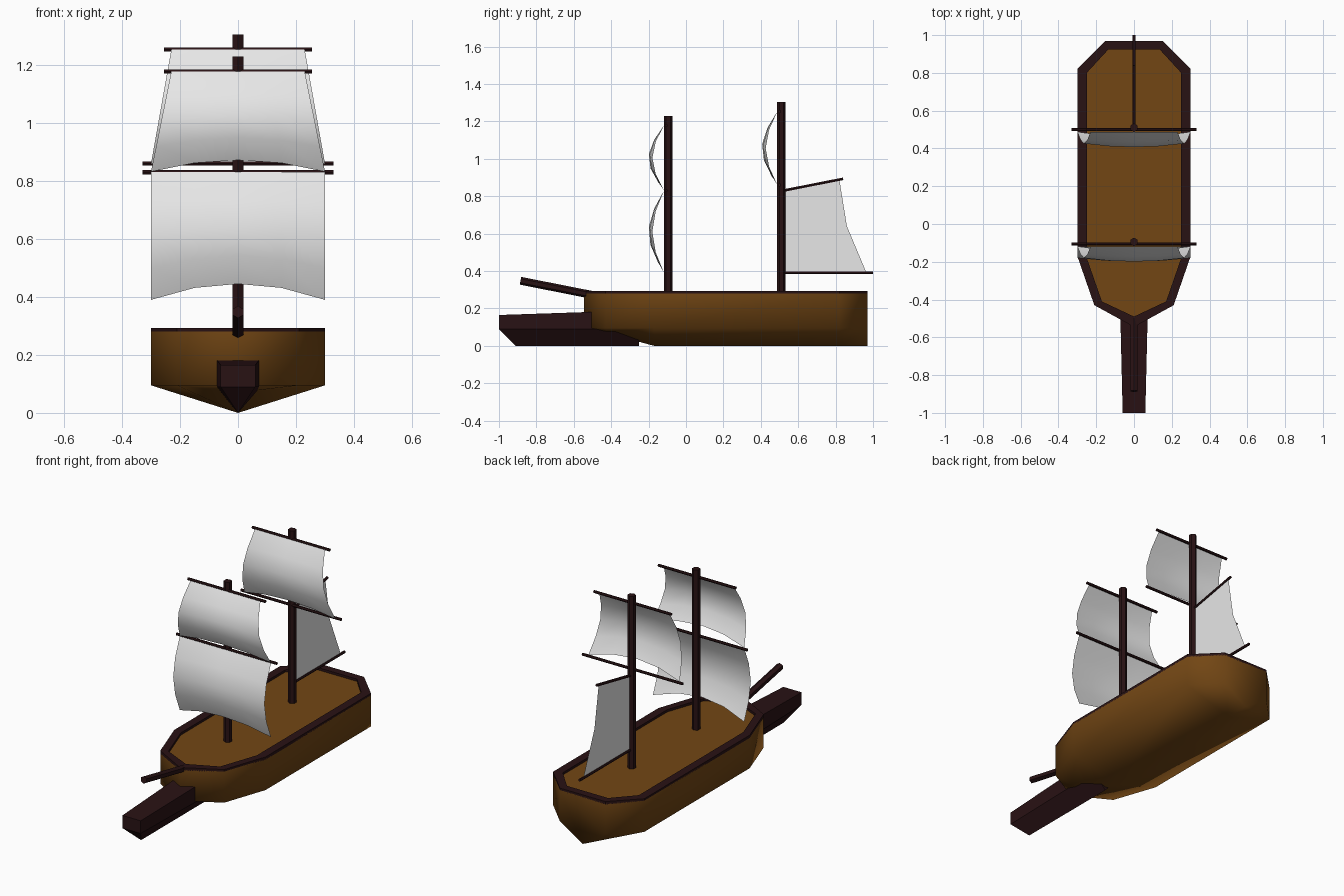
import bpy, bmesh, math
from mathutils import Vector

if "Cube" in bpy.data.objects:
    bpy.data.objects.remove(bpy.data.objects["Cube"], do_unlink=True)


def material(name, rgb):
    m = bpy.data.materials.new(name)
    m.use_nodes = True
    m.diffuse_color = (*rgb, 1)
    m.node_tree.nodes["Principled BSDF"].inputs["Base Color"].default_value = (*rgb, 1)
    return m


PLANK = material("plank_brown", (0.17, 0.062, 0.007))
DARK = material("dark_timber", (0.022, 0.006, 0.007))
CLOTH = material("sail_white", (0.8, 0.8, 0.8))


def build(name, verts, faces, mat, smooth=False, orient=True):
    bm = bmesh.new()
    vs = [bm.verts.new(v) for v in verts]
    for f in faces:
        bm.faces.new([vs[i] for i in f])
    if orient:
        bmesh.ops.remove_doubles(bm, verts=bm.verts, dist=1e-5)
        bmesh.ops.recalc_face_normals(bm, faces=bm.faces)
    for f in bm.faces:
        f.smooth = smooth
    me = bpy.data.meshes.new(name)
    bm.to_mesh(me)
    bm.free()
    me.materials.append(mat)
    ob = bpy.data.objects.new(name, me)
    bpy.context.collection.objects.link(ob)
    return ob


def spar(name, a, b, radius, sides=6, turn=0.0):
    """Straight round timber from a to b."""
    a, b = Vector(a), Vector(b)
    q = (b - a).to_track_quat('Z', 'Y')
    ring = [Vector((radius * math.cos(turn + math.tau * i / sides),
                    radius * math.sin(turn + math.tau * i / sides), 0)) for i in range(sides)]
    verts = [a + q @ p for p in ring] + [b + q @ p for p in ring]
    faces = [(i, (i + 1) % sides, (i + 1) % sides + sides, i + sides) for i in range(sides)]
    faces += [tuple(range(sides)), tuple(range(sides, 2 * sides))]
    return build(name, verts, faces, DARK)


def square_sail(name, y, top, bottom, half_top, half_bottom, rise, n=4):
    """Billowing sail with a straight head and an arched foot."""
    verts = []
    for r in range(n + 1):
        for c in range(n + 1):
            u, v = 2 * c / n - 1, r / n
            arch = 1 - u * u
            z = top + (bottom + rise * arch - top) * v
            swell = math.sin(math.pi * (top - z) / (top - bottom))
            x = u * (half_top + (half_bottom - half_top) * v)
            verts.append((x, y - swell * (0.062 + 0.02 * arch), z))
    w = n + 1
    faces = [(r * w + c, (r + 1) * w + c, (r + 1) * w + c + 1, r * w + c + 1)
             for r in range(n) for c in range(n)]
    return build(name, verts, faces, CLOTH, smooth=True, orient=False)


# Hull: V-bottomed sections from bow to stern (y, half width, keel height)
RIM, CHINE = 0.28, 0.095
stations = [(-0.545, 0, CHINE), (-0.43, 0.21, 0.07), (-0.17, 0.3, 0),
            (0.82, 0.3, 0), (0.97, 0.15, 0)]
verts = []
for y, x, keel in stations:
    verts += [(-x, y, RIM), (-x, y, CHINE), (0, y, keel), (x, y, CHINE), (x, y, RIM)]
faces = []
for s in range(len(stations) - 1):
    for k in range(4):
        a = s * 5 + k
        quad = (a, a + 1, a + 6, a + 5)
        if s == 0 and k in (1, 2):      # bow point collapses to triangles
            quad = (2, a + 6, a + 5)
        elif s == 0:                    # stem edge is shared by both sides
            quad = (0, 2, a + 6, a + 5) if k == 0 else (2, 0, a + 6, a + 5)
        faces.append(quad)
last = len(verts) - 5
faces.append(tuple(range(last, last + 5)))
build("hull", verts, faces, PLANK, smooth=True)


# Rail and deck outlines
def loop(half):
    return half + [(-x, y) for x, y in reversed(half) if x > 0]


outer = loop([(x, y) for y, x, _ in stations])
inner = loop([(0, -0.49), (0.17, -0.41), (0.25, -0.18), (0.25, 0.8), (0.135, 0.925)])
n = len(outer)
build("deck", [(x, y, 0.278) for x, y in inner], [tuple(range(n))], PLANK, orient=False)

rings = [(outer, 0.275), (outer, 0.292), (inner, 0.292), (inner, 0.275)]
verts = [(x, y, z) for pts, z in rings for x, y in pts]
faces = [(k * n + i, k * n + (i + 1) % n,
          (k + 1) % 4 * n + (i + 1) % n, (k + 1) % 4 * n + i)
         for k in range(4) for i in range(n)]
build("deck_rail", verts, faces, DARK)

# Ram beam under the bow
verts = []
for y, x, top, keel_y in [(-1, 0.06, 0.165, -0.91), (-0.25, 0.078, 0.19, -0.25)]:
    verts += [(-x, y, top), (-x, y, 0.09), (0, keel_y, 0), (x, y, 0.09), (x, y, top)]
faces = [(k, (k + 1) % 5, (k + 1) % 5 + 5, k + 5) for k in range(5)]
faces += [(0, 1, 3, 4), (1, 2, 3), (5, 6, 7, 8, 9)]
build("bow_ram", verts, faces, DARK)

# Bowsprit and masts
spar("bowsprit", (0, -0.885, 0.348), (0, -0.5, 0.272), 0.021, turn=math.pi / 2)
for name, y, top in [("fore_mast", -0.095, 1.23), ("main_mast", 0.51, 1.305)]:
    spar(name, (0, y, 0.25), (0, y, top), 0.0225, turn=math.pi / 2)

# Yards (name, y, z, half length)
for name, y, z, half in [("fore_lower_yard", -0.105, 0.83, 0.33),
                         ("fore_upper_yard", -0.105, 1.178, 0.255),
                         ("main_lower_yard", 0.5, 0.86, 0.33),
                         ("main_upper_yard", 0.5, 1.253, 0.255)]:
    spar(name, (-half, y, z), (half, y, z), 0.008)

# Square sails
square_sail("fore_lower_sail", -0.118, 0.83, 0.39, 0.3, 0.3, 0.055)
square_sail("fore_upper_sail", -0.118, 1.178, 0.832, 0.23, 0.3, 0.04)
square_sail("main_upper_sail", 0.488, 1.253, 0.86, 0.23, 0.3, 0.045)

# Fore-and-aft sail with its boom and gaff
spar("aft_boom", (0, 0.51, 0.39), (0, 1.0, 0.39), 0.008)
spar("aft_gaff", (0, 0.51, 0.828), (0, 0.84, 0.893), 0.008)
outline = [(0.52, 0.39), (0.965, 0.39), (0.86, 0.64), (0.82, 0.888), (0.52, 0.83)]
build("aft_sail", [(0, y, z) for y, z in outline], [(0, 1, 2, 3, 4)], CLOTH, orient=False)
